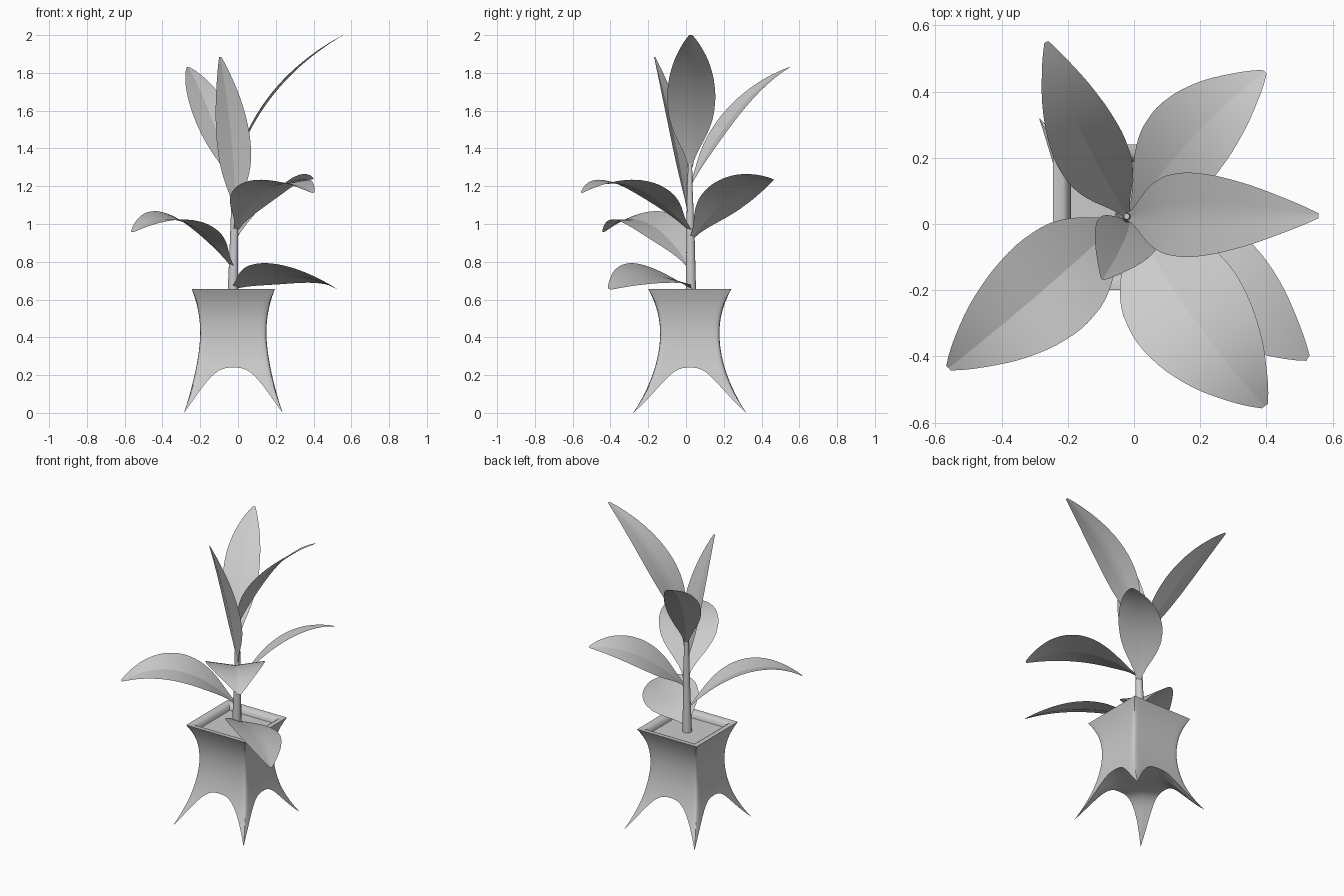
import bpy, bmesh, math
from mathutils import Vector

if "Cube" in bpy.data.objects:
    bpy.data.objects.remove(bpy.data.objects["Cube"])

CX, CY, TOP, ARCH, WAIST = -0.025, 0.02, 0.655, 0.24, 0.42


def finish(name, bm, angle):
    bmesh.ops.remove_doubles(bm, verts=bm.verts, dist=0.0003)
    me = bpy.data.meshes.new(name)
    bm.to_mesh(me)
    bm.free()
    ob = bpy.data.objects.new(name, me)
    bpy.context.collection.objects.link(ob)
    bpy.ops.object.select_all(action='DESELECT')
    ob.select_set(True)
    bpy.context.view_layer.objects.active = ob
    bpy.ops.object.shade_smooth_by_angle(angle=math.radians(angle))
    return ob


def skin(bm, rows):
    vs = [[bm.verts.new(p) for p in r] for r in rows]
    for a, b in zip(vs, vs[1:]):
        for i in range(len(a) - 1):
            bm.faces.new((a[i], a[i + 1], b[i + 1], b[i]))


# Flared square pot: half-size against height, softened corners, pointed feet
def half(z, waist, foot, foot_pow):
    if z < WAIST:
        return waist + (foot - waist) * ((WAIST - z) / WAIST) ** foot_pow
    return waist + (0.22 - waist) * ((z - WAIST) / (TOP - WAIST)) ** 2.1


def pot_point(u, v, z):
    a, b = abs(u), abs(v)
    m = max(a, b)
    soft = m / (a ** 18 + b ** 18) ** (1 / 18) if m > 0.05 else 1
    fade = min(1, z / 0.2, max(0, TOP - z) / 0.1)
    s = 1 - (1 - soft) * fade
    return (CX + s * u * half(z, 0.175, 0.262, 1.65), CY + s * v * half(z, 0.157, 0.30, 1.95), z)


def vault(u, v):
    return ARCH * (1 - abs(u * v) ** 2.8)


N = 32
us = [math.sin(math.pi / 2 * (2 * i / N - 1)) for i in range(N + 1)]
loop = [(u, -1) for u in us] + [(1, u) for u in us[1:]]
loop += [(-u, 1) for u in us[1:]] + [(-1, -u) for u in us[1:]]

bm = bmesh.new()
rows = []
for k in range(25):
    row = []
    for u, v in loop:
        z0 = vault(u, v)
        row.append(pot_point(u, v, z0 + (TOP - z0) * k / 24))
    rows.append(row)
# rim and inner wall
for h, z in ((0.19, TOP), (0.178, 0.648), (0.17, 0.63), (0.165, 0.60)):
    rows.append([(CX + u * h, CY + v * h, z) for u, v in loop])
skin(bm, rows)
# vaulted underside
skin(bm, [[pot_point(u, v, vault(u, v)) for v in us] for u in us])
bmesh.ops.recalc_face_normals(bm, faces=bm.faces)
finish("pot", bm, 60)

# Soil
bm = bmesh.new()
skin(bm, [[(CX + s * 0.167, CY + t * 0.167, 0.62) for s in (-1, 1)] for t in (-1, 1)])
bmesh.ops.recalc_face_normals(bm, faces=bm.faces)
finish("soil", bm, 30)

# Tapering stem
cu = bpy.data.curves.new("stem", 'CURVE')
cu.dimensions = '3D'
cu.bevel_depth = 1.0
cu.bevel_resolution = 4
cu.use_fill_caps = True
stem = [(-0.028, 0.026, 0.60, 0.029), (-0.02, 0.024, 0.95, 0.022),
        (-0.018, 0.02, 1.2, 0.015), (-0.022, 0.023, 1.36, 0.009)]
sp = cu.splines.new('POLY')
sp.points.add(len(stem) - 1)
for p, (x, y, z, r) in zip(sp.points, stem):
    p.co = (x, y, z, 1)
    p.radius = r
sp.use_smooth = True
bpy.context.collection.objects.link(bpy.data.objects.new("stem", cu))

# Leaf blade: width along the midrib
WIDTH = [(0, .07), (.08, .24), (.18, .62), (.3, .91), (.45, 1), (.6, .91),
         (.75, .69), (.88, .4), (.96, .19), (1, .07)]


def width(t):
    for (a, wa), (b, wb) in zip(WIDTH, WIDTH[1:]):
        if t <= b:
            return wa + (wb - wa) * (t - a) / (b - a)
    return WIDTH[-1][1]


def leaf(name, base, mid, tip, hw, fold=0.14, roll=0.0):
    b, m, e = Vector(base), Vector(mid), Vector(tip)
    c = 2 * m - (b + e) / 2
    flat = e - b
    right = Vector((flat.y, -flat.x, 0)).normalized()
    rows, n = [], 24
    for i in range(n + 1):
        t = i / n
        p = b * (1 - t) ** 2 + c * 2 * t * (1 - t) + e * t * t
        tan = ((c - b) * (1 - t) + (e - c) * t).normalized()
        up = right.cross(tan).normalized()
        w = hw * sum(width(min(1, max(0, t + d))) for d in (-.04, 0, .04)) / 3
        if i == n:
            w = hw * 0.06
        side = right * math.cos(roll) + up * math.sin(roll)
        nor = up * math.cos(roll) - right * math.sin(roll)
        rows.append([p + side * (w * v) + nor * (fold * w * abs(v))
                     for v in (-1, -.66, -.33, 0, .33, .66, 1)])
    bm = bmesh.new()
    skin(bm, rows)
    finish(name, bm, 14)


leaf("leaf_low_right", (-.03, .025, .657), (.25, -.18, .725), (.525, -.405, .655), .17, .1, .32)
leaf("leaf_left", (-.03, .02, .77), (-.29, -.213, 1.01), (-.56, -.435, .957), .165, .15, .16)
leaf("leaf_back_right", (-.01, .03, .925), (.178, .262, 1.165), (.395, .46, 1.237), .145, .13, .32)
leaf("leaf_front_right", (-.008, .015, .97), (.18, -.285, 1.195), (.395, -.55, 1.165), .185)
leaf("leaf_upright_front", (-.012, .01, 1.06), (-.037, -.065, 1.47), (-.095, -.168, 1.885), .1, .25)
leaf("leaf_upright_back", (-.018, .022, 1.2), (-.152, .265, 1.59), (-.265, .55, 1.83), .112)
leaf("leaf_top_right", (-.018, .022, 1.3), (.2, .028, 1.70), (.557, .025, 2.0), .13, .1)
